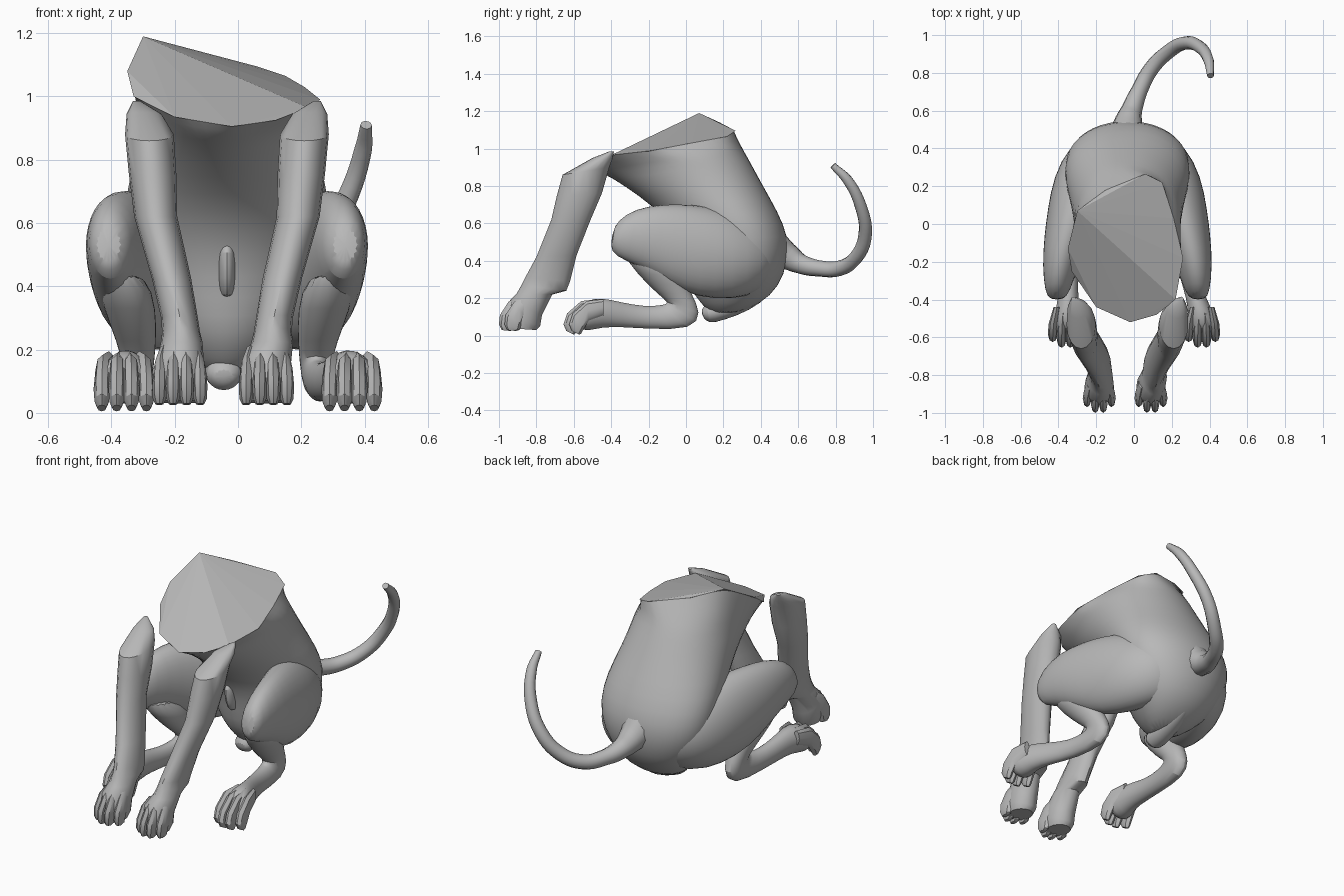
import bpy, bmesh, math
from mathutils import Vector

cube = bpy.data.objects.get("Cube")
if cube:
    bpy.data.objects.remove(cube, do_unlink=True)

CX = -0.035  # body mid-plane

grey = bpy.data.materials.new("plain_grey")
grey.use_nodes = True
COL = (0.48, 0.48, 0.48, 1)
grey.diffuse_color = COL
grey.node_tree.nodes["Principled BSDF"].inputs["Base Color"].default_value = COL


def finish(name, bm, smooth=True, sub=1, angle=40):
    bmesh.ops.recalc_face_normals(bm, faces=bm.faces)
    me = bpy.data.meshes.new(name)
    bm.to_mesh(me)
    bm.free()
    ob = bpy.data.objects.new(name, me)
    bpy.context.collection.objects.link(ob)
    me.materials.append(grey)
    if sub:
        mod = ob.modifiers.new("Subdivision", 'SUBSURF')
        mod.levels = mod.render_levels = sub
    if smooth:
        bpy.ops.object.select_all(action='DESELECT')
        ob.select_set(True)
        bpy.context.view_layer.objects.active = ob
        bpy.ops.object.shade_smooth_by_angle(angle=math.radians(angle))


def loft(name, rings, side=1, n=16, sub=1, angle=40, rim=None, squeeze=0):
    """Skin oval rings: front y, front z, back y, back z, x offset, x half width.
    An optional rim of n points starts the skin and is left open.
    Squeeze narrows the front of each oval and broadens its back."""
    bm = bmesh.new()
    loops = [[bm.verts.new(p) for p in rim]] if rim else []
    for fy, fz, by, bz, off, rx in rings:
        mid = Vector((CX + side * off, (fy + by) / 2, (fz + bz) / 2))
        half = Vector((0, (fy - by) / 2, (fz - bz) / 2))
        loop = []
        for k in range(n):
            t = 2 * math.pi * k / n
            width = rx * math.sin(t) * (1 - squeeze * math.cos(t))
            loop.append(bm.verts.new(mid + half * math.cos(t) + Vector((width, 0, 0))))
        loops.append(loop)
    for a, b in zip(loops, loops[1:]):
        for k in range(n):
            bm.faces.new((a[k], a[(k + 1) % n], b[(k + 1) % n], b[k]))
    if not rim:
        bm.faces.new(loops[0])
    bm.faces.new(loops[-1])
    finish(name, bm, sub=sub, angle=angle)


# Slanted faceted shoulder plane, outlined from the front round by the left
corners = [Vector(p) for p in (
    (-.02, -.52, .905), (.12, -.48, .925), (.22, -.40, .965), (.26, -.18, .99),
    (.21, .03, 1.03), (.15, .22, 1.065), (.06, .265, 1.095), (-.15, .18, 1.14),
    (-.30, .07, 1.19), (-.35, -.13, 1.08), (-.33, -.25, 1.0), (-.20, -.44, .935))]
bm = bmesh.new()
for p in corners:
    bm.verts.new(p)
bmesh.ops.convex_hull(bm, input=bm.verts)
finish("shoulder_cap", bm, smooth=False, sub=0)

# Torso, from the shoulder outline down to the rump
outline = []
for a, b in zip(corners, corners[1:] + corners[:1]):
    outline += [a, (a + b) / 2]
loft("torso", [
    (-.47, .875, .30, 1.01, 0, .28),
    (-.40, .845, .335, .95, 0, .28), (-.25, .745, .415, .80, 0, .295),
    (-.12, .64, .495, .66, 0, .325), (-.03, .50, .55, .53, 0, .33),
    (.0, .36, .55, .40, 0, .30), (.02, .25, .50, .26, 0, .23),
    (.08, .17, .40, .17, 0, .15), (.14, .11, .28, .12, 0, .07)],
    n=24, rim=outline, squeeze=.2)

# Lower belly details
loft("belly_sheath", [(-.04, .54, .03, .54, 0, .02), (-.07, .52, .03, .51, 0, .028),
                      (-.06, .42, .06, .42, 0, .03), (-.02, .36, .06, .36, 0, .02)], n=10)
loft("rump_bulge", [(.08, .13, .09, .10, -.01, .03), (.10, .175, .12, .06, -.01, .06),
                    (.17, .19, .2, .08, -.01, .065), (.30, .22, .34, .13, -.005, .06),
                    (.42, .28, .46, .22, 0, .03)], n=12)

for side, label in ((1, "left"), (-1, "right")):
    paw = .137 - .012 * side    # front foot offset
    foot = .36 - CX * side      # hind foot offset

    # Thigh, from the knee back to the hip
    loft(label + "_thigh", [
        (-.39, .58, -.405, .48, .375, .04), (-.325, .655, -.385, .42, .37, .068),
        (-.2, .70, -.245, .37, .355, .097), (-.05, .71, -.08, .26, .32, .123),
        (.1, .70, .06, .20, .275, .15), (.25, .67, .25, .185, .22, .175),
        (.42, .59, .40, .23, .145, .17), (.50, .49, .48, .33, .08, .11)], side)

    # Shin, hock and hind foot
    loft(label + "_hind_leg", [
        (-.37, .47, -.1, .42, .335, .085), (-.26, .325, -.01, .32, .305, .085),
        (-.145, .215, .03, .225, .285, .062), (-.09, .175, .085, .12, .28, .05),
        (-.12, .165, .04, .03, .285, .048), (-.22, .155, -.2, .035, .30, .045),
        (-.35, .18, -.34, .045, (.30 + foot) / 2, .05),
        (-.45, .205, -.45, .045, foot - .01, .062),
        (-.53, .195, -.53, .02, foot, .08), (-.59, .14, -.58, .04, foot, .078)], side)

    # Front leg with its flat cut top
    loft(label + "_front_leg", [
        (-.41, .985, -.385, .985, .285, .012), (-.50, .95, -.395, .94, .262, .055),
        (-.66, .86, -.41, .90, .245, .077), (-.69, .75, -.45, .76, .235, .075),
        (-.72, .62, -.51, .62, .225, .068), (-.80, .42, -.585, .43, .175, .062),
        (-.86, .31, -.62, .29, .15, .058), (-.88, .27, -.64, .24, .145, .06),
        (-.905, .225, -.715, .22, .143, .066), (-.94, .19, -.77, .11, paw, .077),
        (-.96, .12, -.78, .05, paw, .078), (-.95, .04, -.80, .03, paw, .063)],
        side, sub=0, angle=35)

    # Four toes on each foot
    for i in range(4):
        u = i - 1.5
        back = .03 * (abs(u) - .5)   # outer toes sit further back
        loft(f"{label}_front_toe_{i + 1}", [
            (-.90 + back, .215, -.84 + back, .16, paw + u * .034, .016),
            (-.95 + back, .18, -.89 + back, .10, paw + u * .041, .021),
            (-.995 + back, .11, -.91 + back, .06, paw + u * .043, .023),
            (-1.0 + back, .06, -.92 + back, .03, paw + u * .043, .021),
            (-.985 + back, .03, -.94 + back, .025, paw + u * .043, .013)],
            side, n=8, sub=0, angle=35)
        loft(f"{label}_hind_toe_{i + 1}", [
            (-.47 + back, .195, -.47 + back, .11, foot + u * .032, .018),
            (-.56 + back, .185, -.55 + back, .08, foot + u * .044, .025),
            (-.635 + back, .12, -.58 + back, .03, foot + u * .047, .026),
            (-.655 + back, .06, -.59 + back, .012, foot + u * .047, .023),
            (-.64 + back, .025, -.60 + back, .005, foot + u * .047, .014)],
            side, n=8, sub=0, angle=35)

# Curling tail swept along a tapering curve
cu = bpy.data.curves.new("tail", 'CURVE')
cu.dimensions = '3D'
cu.bevel_depth = 1.0
cu.bevel_resolution = 3
cu.resolution_u = 5
cu.use_fill_caps = True
path = [(-.035, .46, .47, .11), (-.03, .54, .425, .075), (-.01, .61, .385, .055),
        (.03, .71, .36, .044), (.09, .82, .36, .041), (.18, .91, .42, .038),
        (.27, .958, .54, .036), (.35, .935, .69, .033), (.395, .865, .83, .028),
        (.405, .785, .91, .018)]
sp = cu.splines.new('BEZIER')
sp.bezier_points.add(len(path) - 1)
for bp, (x, y, z, r) in zip(sp.bezier_points, path):
    bp.co = (x, y, z)
    bp.radius = r
    bp.handle_left_type = bp.handle_right_type = 'AUTO'
cu.materials.append(grey)
tail = bpy.data.objects.new("tail", cu)
bpy.context.collection.objects.link(tail)
